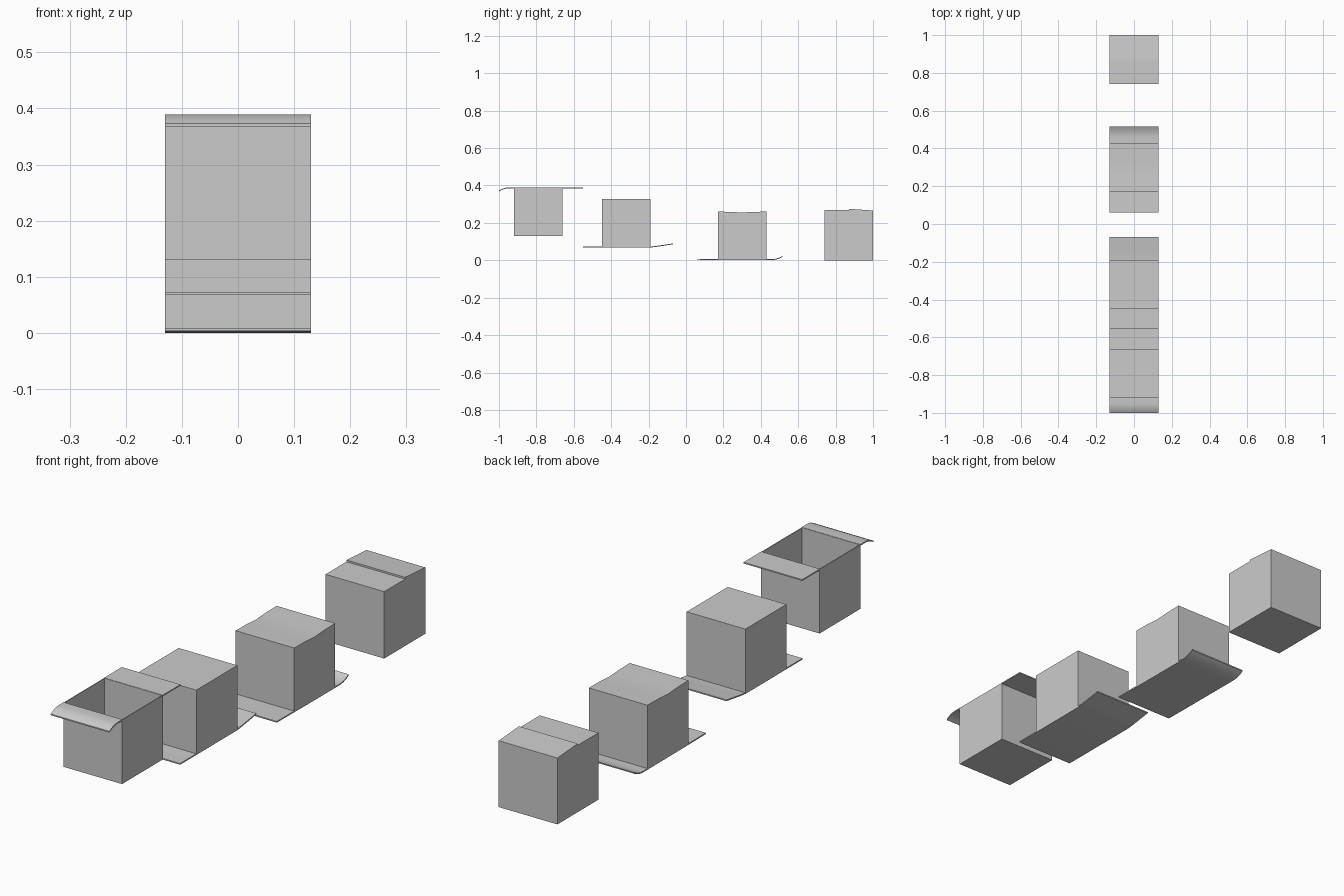
import bpy, bmesh, math

if "Cube" in bpy.data.objects:
    bpy.data.objects.remove(bpy.data.objects["Cube"])

HW = 0.13      # half width of every carton
T = 0.005      # card thickness


def extrude_profile(name, pts, hw=HW):
    """Closed (y, z) outline extruded along x."""
    bm = bmesh.new()
    face = bm.faces.new([bm.verts.new((-hw, y, z)) for y, z in pts])
    geo = bmesh.ops.extrude_face_region(bm, geom=[face])["geom"]
    bmesh.ops.translate(bm, vec=(2 * hw, 0, 0),
                        verts=[g for g in geo if isinstance(g, bmesh.types.BMVert)])
    bmesh.ops.recalc_face_normals(bm, faces=bm.faces)
    me = bpy.data.meshes.new(name)
    bm.to_mesh(me)
    bm.free()
    ob = bpy.data.objects.new(name, me)
    bpy.context.collection.objects.link(ob)
    me.shade_smooth()
    me.set_sharp_from_angle(angle=math.radians(25))
    return ob


def sheet(name, path):
    """Thin bent card whose upper surface follows the path."""
    return extrude_profile(name, path + [(y, z - T) for y, z in reversed(path)])


# Open carton with hollow inside
open_box = extrude_profile("open_carton", [(-0.92, 0.131), (-0.66, 0.131),
                                           (-0.66, 0.388), (-0.92, 0.388)])
bm = bmesh.new()
bm.from_mesh(open_box.data)
top = max(bm.faces, key=lambda f: f.calc_center_median().z)
bmesh.ops.inset_region(bm, faces=[top], thickness=T)
geo = bmesh.ops.extrude_face_region(bm, geom=[top])["geom"]
bmesh.ops.translate(bm, vec=(0, 0, -0.252),
                    verts=[g for g in geo if isinstance(g, bmesh.types.BMVert)])
if top.is_valid:
    bmesh.ops.delete(bm, geom=[top], context='FACES_ONLY')
bmesh.ops.recalc_face_normals(bm, faces=bm.faces)
bm.to_mesh(open_box.data)
bm.free()
open_box.data.shade_flat()

# Flaps of the open carton
sheet("open_front_flap", [(-0.918, 0.389), (-0.955, 0.389), (-0.967, 0.387),
                          (-0.978, 0.384), (-0.989, 0.379), (-1.0, 0.373)])
sheet("open_back_flap", [(-0.662, 0.389), (-0.55, 0.389)])

# Upturned carton resting on a spread sheet
extrude_profile("second_carton", [(-0.45, 0.07), (-0.19, 0.07),
                                  (-0.19, 0.328), (-0.45, 0.328)])
sheet("second_flaps", [(-0.552, 0.073), (-0.19, 0.073), (-0.15, 0.078), (-0.07, 0.09)])

# Third carton with a slightly sagging top
extrude_profile("third_carton", [(0.17, 0.002), (0.43, 0.002), (0.43, 0.26), (0.36, 0.259),
                                 (0.30, 0.255), (0.24, 0.259), (0.17, 0.26)])
sheet("third_flaps", [(0.06, 0.008), (0.17, 0.007), (0.43, 0.006), (0.465, 0.006),
                      (0.482, 0.009), (0.50, 0.015), (0.515, 0.023)])

# Closed carton, back flap overlapping the front flap
extrude_profile("closed_carton", [(0.74, 0), (1.0, 0), (1.0, 0.266),
                                  (0.872, 0.275), (0.872, 0.268), (0.74, 0.268)])

# Rest exactly on the floor
low = min(v.co.z for o in bpy.data.objects for v in o.data.vertices)
for o in bpy.data.objects:
    o.location.z -= low
